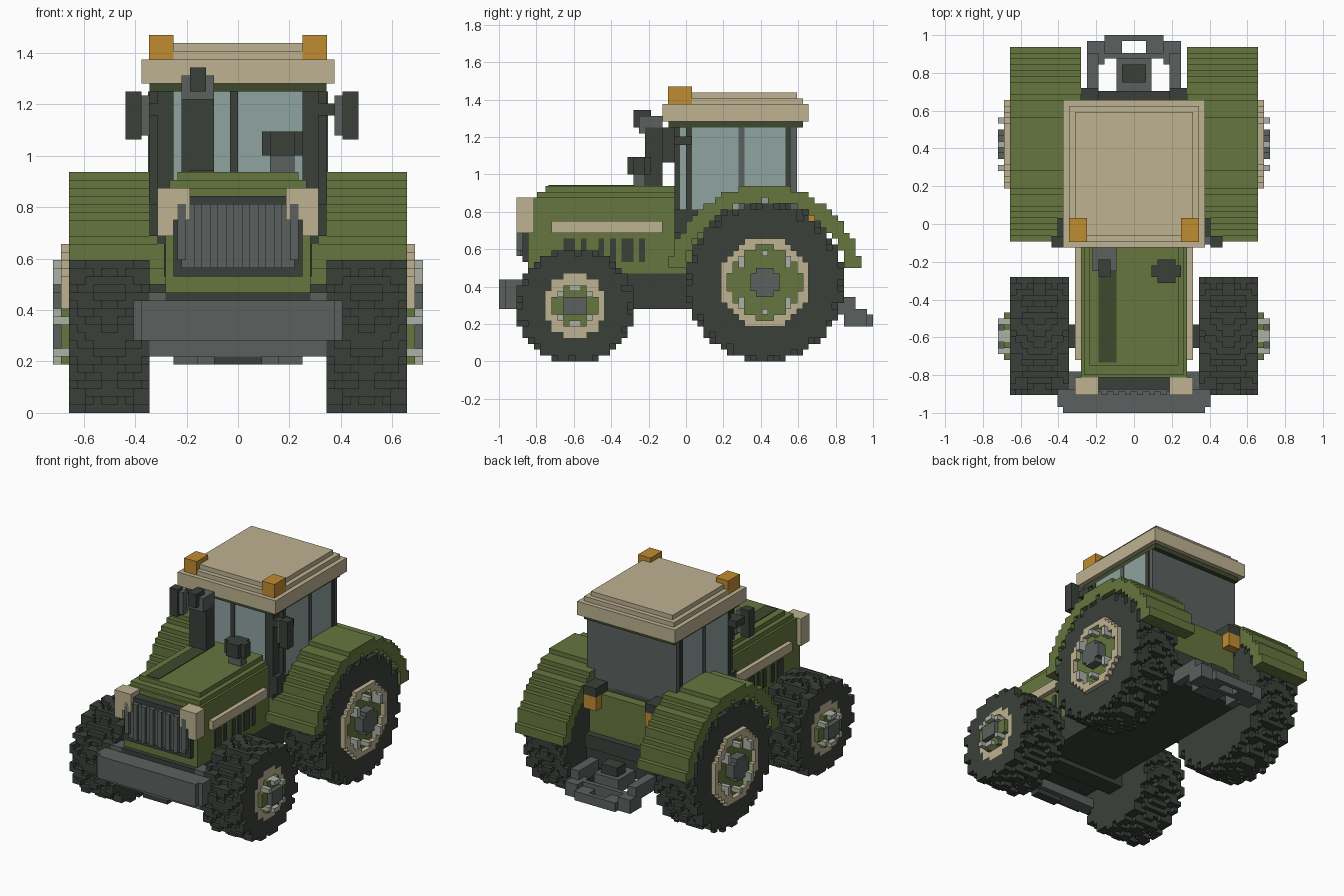
import bpy, bmesh, math
from mathutils import Matrix, Vector

if "Cube" in bpy.data.objects:
    bpy.data.objects.remove(bpy.data.objects["Cube"], do_unlink=True)

U = 1 / 32  # one block of the model


def material(name, code):
    rgb = [int(code[i:i + 2], 16) / 255 for i in (0, 2, 4)]
    lin = [c / 12.92 if c < 0.04 else ((c + 0.055) / 1.055) ** 2.4 for c in rgb]
    m = bpy.data.materials.new(name)
    m.use_nodes = True
    m.diffuse_color = (*lin, 1)
    m.node_tree.nodes["Principled BSDF"].inputs["Base Color"].default_value = (*lin, 1)
    return m


GREEN = material("body green", "66763f")
SHADE = material("dark green", "3d4a2d")
DARK = material("rubber black", "3a403a")
GRAY = material("steel gray", "5b6160")
BEIGE = material("trim beige", "bdb291")
ORANGE = material("lamp orange", "c08c32")
GLASS = material("window glass", "8fa3a0")
BOLT = material("bolt gray", "acb2a6")


def finish(name, bm, mats, mirror):
    bmesh.ops.scale(bm, vec=(U, U, U), verts=bm.verts)
    me = bpy.data.meshes.new(name)
    bm.to_mesh(me)
    bm.free()
    for m in mats:
        me.materials.append(m)
    ob = bpy.data.objects.new(name, me)
    bpy.context.collection.objects.link(ob)
    if mirror:
        mod = ob.modifiers.new("mirror", "MIRROR")
        mod.use_mirror_merge = False
    return ob


def box(name, mat, x, y, z, mirror=False):
    """Block given by its ranges, in block units."""
    bm = bmesh.new()
    size = Vector([r[1] - r[0] for r in (x, y, z)])
    mid = Vector([(r[1] + r[0]) / 2 for r in (x, y, z)])
    bmesh.ops.create_cube(bm, size=1, matrix=Matrix.Translation(mid) @ Matrix.Diagonal((*size, 1)))
    return finish(name, bm, [mat], mirror)


def wide(name, mat, half, y, z):
    return box(name, mat, (-half, half), y, z)


def pair(name, mat, x, y, z):
    return box(name, mat, x, y, z, True)


def voxels(name, mats, x, y, z, rule):
    """Stepped solid: rule gives a colour index per block, or None for empty."""
    cells = {}
    for i in range(*x):
        for j in range(*y):
            for k in range(*z):
                c = rule(i + 0.5, j + 0.5, k + 0.5)
                if c is not None:
                    cells[i, j, k] = c
    bm = bmesh.new()
    verts = {}
    for cell, c in cells.items():
        for axis in range(3):
            for side in (0, 1):
                near = list(cell)
                near[axis] += 2 * side - 1
                if tuple(near) in cells:
                    continue
                ring = []
                for a, b in ((0, 0), (1, 0), (1, 1), (0, 1)):
                    p = list(cell)
                    p[axis] += side
                    p[(axis + 1) % 3] += a
                    p[(axis + 2) % 3] += b
                    p = tuple(p)
                    if p not in verts:
                        verts[p] = bm.verts.new(p)
                    ring.append(verts[p])
                f = bm.faces.new(ring if side else ring[::-1])
                f.material_index = c
    return finish(name, bm, mats, True)


# Wheels: lugged tyre, ring, disc, hub and bolts
def wheel(name, cy, cz, radius, ring, disc, hub, bolts, ring_x, disc_x, lugs):
    def rule(x, y, z):
        dy, dz = y - cy, z - cz
        r = math.hypot(dy, dz)
        if r < hub and x > 20:
            return 3
        if x > 20 and any(abs(abs(dy) - a) < 0.6 and abs(abs(dz) - b) < 0.6 for a, b in bolts):
            return 4
        if r < disc:
            return (2 if x > 20 else 0) if x < disc_x else None
        if r < ring:
            return (1 if x > 20 else 0) if x < ring_x else None
        if x > 21 or r > radius:
            return None
        turn = math.atan2(dz, dy) / math.tau * lugs + abs(x - 16) * 0.2
        return 0 if r < radius - 1.1 or turn % 1 < 0.6 else None
    n = math.ceil(radius)
    voxels(name, [DARK, BEIGE, GREEN, GRAY, BOLT], (11, 23), (int(cy) - n, int(cy) + n + 1),
           (0, int(cz) + n + 1), rule)


wheel("front_wheels", -19, 9.5, 10, 5.4, 3.9, 2, [(2.5, 2), (0.5, 3)], 21, 22, 16)
wheel("rear_wheels", 13.5, 13.5, 13.6, 7.8, 6.2, 2.6, [(4, 3.5), (0, 5)], 22, 21, 22)

# Rear fenders
voxels("fenders", [GREEN], (9, 21), (-3, 30), (16, 31),
       lambda x, y, z: 0 if 14 < math.hypot(y - 13.5, z - 13.5) < 16.6 else None)

# Chassis and axles
wide("chassis", DARK, 9, (-28, 22), (9, 15))
wide("front_axle", DARK, 11, (-21, -17), (8, 12))
wide("rear_axle", DARK, 11, (11, 16), (11, 16))
wide("front_skid", GRAY, 11.5, (-29, -26), (7, 9))
wide("skid_hook", DARK, 3, (-29, -27), (6, 7))
wide("bumper", GRAY, 13, (-31, -28), (9, 14))
wide("bumper_face", GRAY, 12, (-32, -31), (9, 14))
pair("bumper_bracket", GRAY, (9, 11.5), (-28, -25), (12, 15))

# Hood
wide("hood", GREEN, 9, (-26, -2), (15, 28))
wide("hood_nose", GREEN, 9, (-27, -26), (15, 26))
wide("hood_shoulder", GREEN, 8.5, (-25.5, -2), (28, 29))
wide("hood_top", GREEN, 7.5, (-24, -2), (29, 30))
box("hood_stripe", SHADE, (-6, -3), (-23.5, -4), (29.9, 30.15))
pair("side_stripe", BEIGE, (9, 10), (-23, -4), (22, 24))
for y0, y1 in ((-21, -19), (-18, -17), (-15, -14), (-13, -12), (-11, -9), (-8, -7)):
    pair("side_vent", DARK, (9, 9.2), (y0, y1), (17, 21))

# Grille and headlights
wide("grille_frame", DARK, 8, (-28, -26), (17, 27))
wide("grille", GRAY, 7, (-28.4, -28), (18, 26))
for x in range(-7, 8, 2):
    box("grille_slat", GRAY, (x - 0.5, x + 0.5), (-29, -28), (18 if abs(x) < 7 else 19, 26))
pair("headlight", BEIGE, (6, 10), (-29, -26), (24, 28))
pair("headlight_lower", BEIGE, (8, 10), (-29, -26), (22, 24))

# Exhaust and air intake
box("exhaust_stack", DARK, (-7, -3), (-7, -4), (29, 40))
box("exhaust_cap", GRAY, (-7, -3), (-8, -4), (39, 42))
box("exhaust_outlet", DARK, (-6, -4), (-9, -6), (40, 43))
box("intake_stem", GRAY, (4, 7), (-9, -7), (29, 32))
box("intake_bowl", DARK, (3, 8), (-9, -7), (32, 35))
box("intake_bowl_middle", DARK, (4, 7), (-10, -6), (32, 35))

# Cab
wide("cab_base", GREEN, 9, (-2, 21), (15, 25))
wide("cab_sill", DARK, 11, (0, 19), (23, 26))
wide("windshield", GLASS, 10, (-1, 1), (26, 40))
wide("side_glass", GLASS, 11, (0.5, 17), (25.5, 40))
pair("front_pillar", DARK, (8, 10), (-2, 1), (20, 40))
pair("pillar_foot", DARK, (10, 11), (-2, 1), (22, 26))
pair("pillar_edge", DARK, (10, 11.1), (0, 1), (26, 40))
pair("door_pillar", GRAY, (11, 11.2), (9, 10), (26, 40))
box("wiper", DARK, (-1, 0), (-1.25, -1), (30, 40))
wide("rear_panel", GRAY, 11, (17, 19), (24, 40))
pair("rear_pillar", DARK, (11, 11.2), (17, 18), (26, 40))

# Mirrors
for side, x in (("left", 12), ("right", -14)):
    inner = (x, x + 1) if x > 0 else (x + 2, x + 3)
    outer = (x + 1, x + 3) if x > 0 else (x, x + 2)
    box(side + "_mirror", DARK, outer, (-4, -2), (34, 40))
    box(side + "_mirror_mount", GRAY, inner, (-3.5, -2), (34.5, 39.5))
pair("mirror_arm", DARK, (10, 13), (-2, 1), (37, 38.5))

# Roof
wide("roof_lining", SHADE, 11, (-3, 20), (40, 41.2))
wide("roof_rim", BEIGE, 12, (-4, 21), (41, 44))
wide("roof_step", BEIGE, 11, (-3, 20), (44, 45))
wide("roof_top", BEIGE, 10, (-2, 19), (45, 46))
pair("beacon", ORANGE, (8, 11.05), (-3.05, 1), (44, 47))

# Rear lights and hitch
wide("rear_shelf", DARK, 9, (20, 22.5), (13, 16))
pair("tail_light", ORANGE, (6, 9), (21, 23), (22, 25))
pair("tail_light_cap", DARK, (6, 9), (19, 23), (25, 27))
pair("hitch_arm", GRAY, (6, 8), (22, 29), (8, 11))
pair("hitch_elbow", GRAY, (5, 8), (27, 31), (6, 9))
pair("hitch_fork", GRAY, (2, 5), (28, 31), (6, 8))
wide("hitch_bar", GRAY, 5, (31, 32), (6, 8))
wide("hitch_cross", GRAY, 5, (28, 29), (6, 9))
wide("hitch_block", GRAY, 3, (22, 28), (8, 11))
wide("hitch_pin", DARK, 2, (24, 27), (11, 13))
